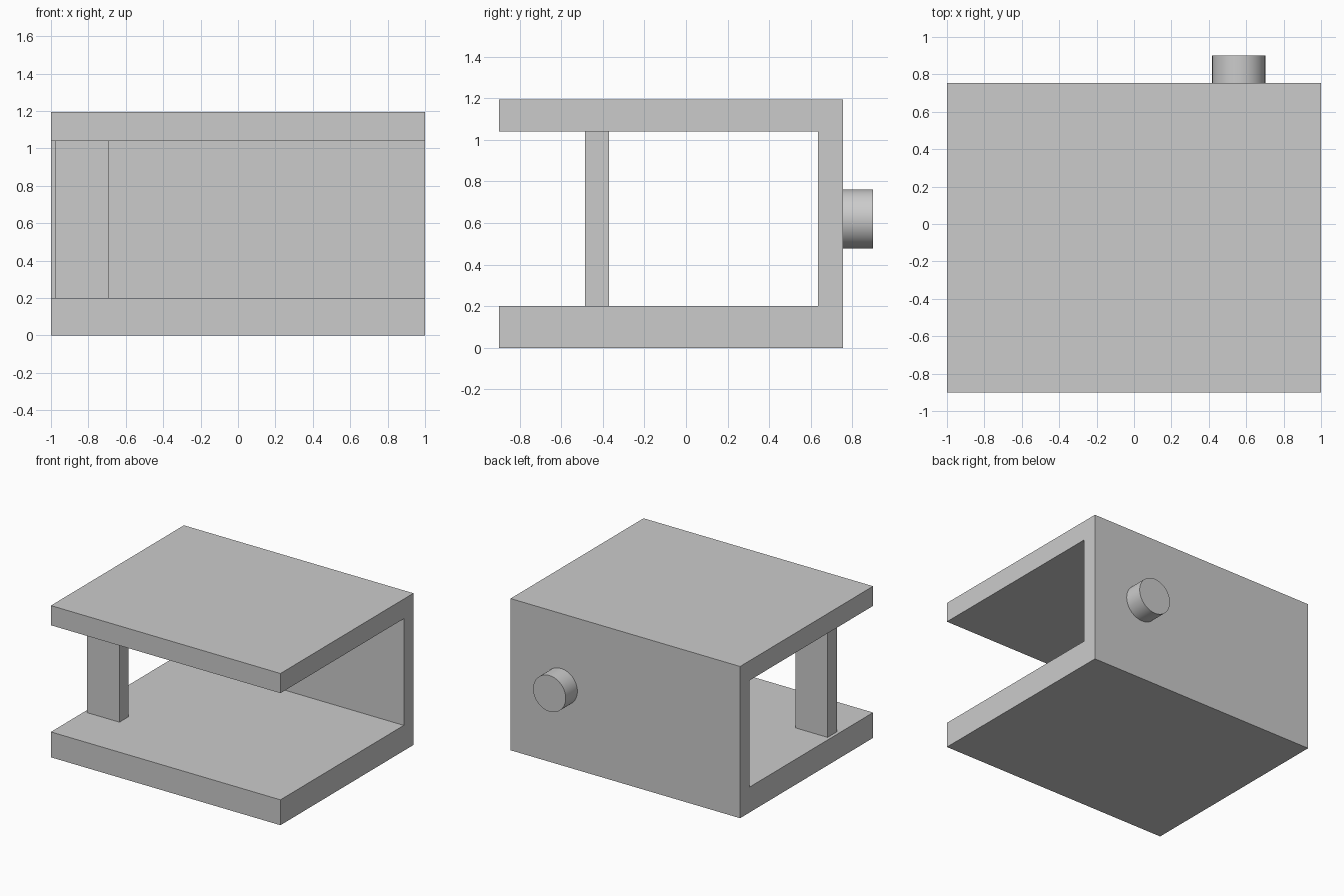
import bpy
import bmesh
import math
from mathutils import Matrix, Vector

cube = bpy.data.objects.get("Cube")
if cube:
    bpy.data.objects.remove(cube, do_unlink=True)

# Single grey material
grey = bpy.data.materials.new("light grey")
grey.use_nodes = True
colour = (0.6, 0.6, 0.6, 1)
grey.diffuse_color = colour
grey.node_tree.nodes["Principled BSDF"].inputs["Base Color"].default_value = colour


def make_object(name, bm):
    bmesh.ops.recalc_face_normals(bm, faces=bm.faces)
    mesh = bpy.data.meshes.new(name)
    bm.to_mesh(mesh)
    bm.free()
    mesh.materials.append(grey)
    obj = bpy.data.objects.new(name, mesh)
    bpy.context.collection.objects.link(obj)
    return obj


def extrude_along_x(name, profile, x0, x1):
    """Extrude a (y, z) outline from x0 to x1."""
    bm = bmesh.new()
    face = bm.faces.new([bm.verts.new((x0, y, z)) for y, z in profile])
    grown = bmesh.ops.extrude_face_region(bm, geom=[face])
    verts = [v for v in grown["geom"] if isinstance(v, bmesh.types.BMVert)]
    bmesh.ops.translate(bm, verts=verts, vec=(x1 - x0, 0, 0))
    # The starting face stays as the near cap
    if not face.is_valid or len(bm.faces) < len(profile) + 2:
        bmesh.ops.holes_fill(bm, edges=bm.edges)
    return make_object(name, bm)


# Open housing: floor, back wall and roof in one piece
front, back, inner = -0.9, 0.755, 0.635
floor, ceiling, top = 0.2, 1.04, 1.195
extrude_along_x("housing", [
    (front, 0), (back, 0), (back, top), (front, top),
    (front, ceiling), (inner, ceiling), (inner, floor), (front, floor),
], -1, 1)

# Support post between floor and roof
extrude_along_x("support_post", [
    (-0.485, floor), (-0.37, floor), (-0.37, ceiling), (-0.485, ceiling),
], -0.975, -0.693)

# Round knob on the back wall
depth = 0.9 - back
bm = bmesh.new()
bmesh.ops.create_cone(
    bm, cap_ends=True, segments=64, radius1=0.142, radius2=0.142, depth=depth,
    matrix=Matrix.Translation(Vector((0.56, back + depth / 2, 0.62)))
    @ Matrix.Rotation(math.pi / 2, 4, "X"))
knob = make_object("knob", bm)
bpy.ops.object.select_all(action="DESELECT")
knob.select_set(True)
bpy.context.view_layer.objects.active = knob
bpy.ops.object.shade_smooth_by_angle(angle=math.radians(30))
